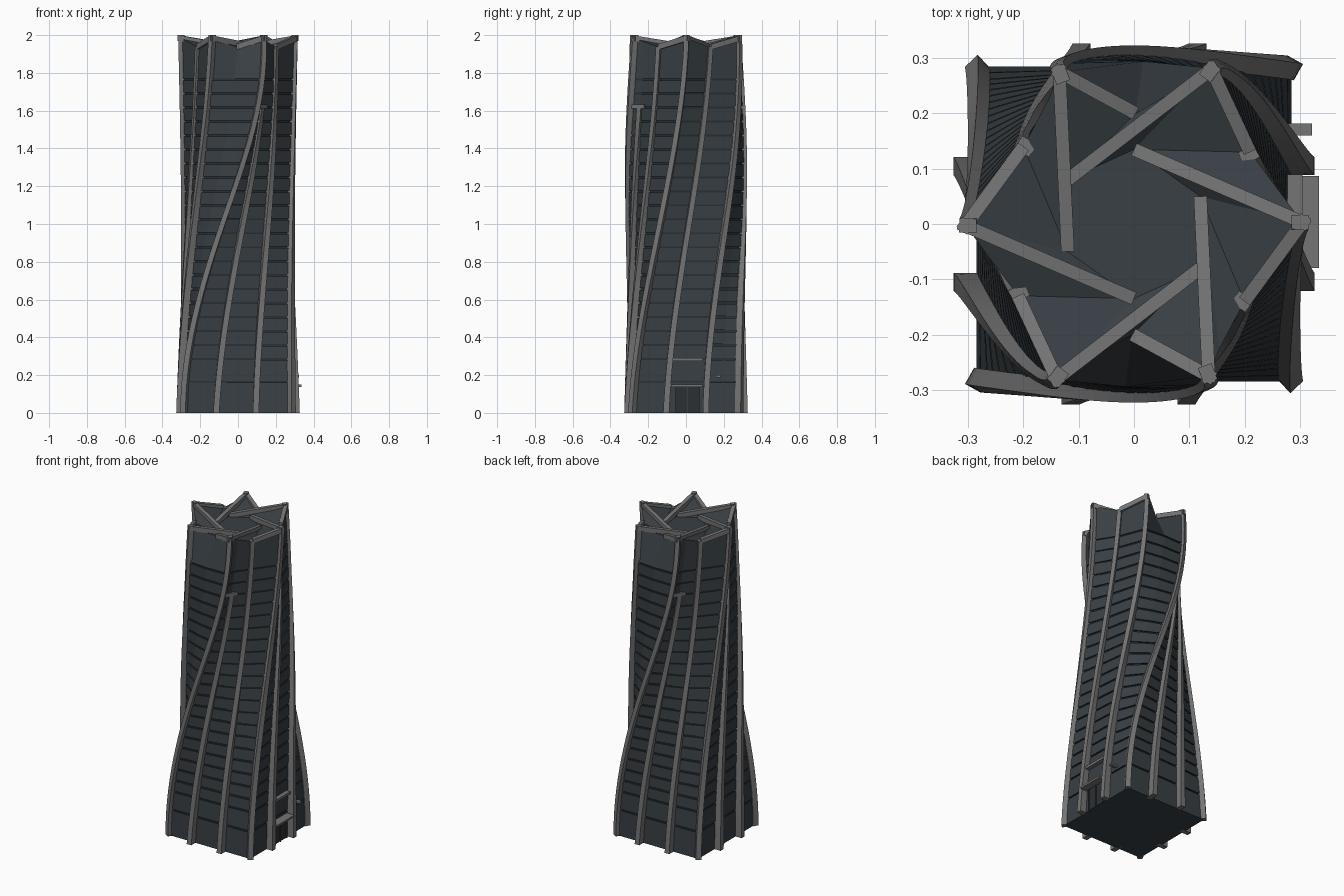
import bpy, bmesh, math
from mathutils import Vector

if "Cube" in bpy.data.objects:
    bpy.data.objects.remove(bpy.data.objects["Cube"])

def mat(name, c):
    m = bpy.data.materials.new(name)
    m.diffuse_color = (*c, 1)
    m.use_nodes = True
    m.node_tree.nodes["Principled BSDF"].inputs["Base Color"].default_value = m.diffuse_color
    return m

SLATE = mat("dark slate", (0.040, 0.050, 0.058))
GAP = mat("deep slate", (0.024, 0.029, 0.034))
GREY = mat("rib grey", (0.180, 0.178, 0.180))

def make(name, verts, faces, mats, idx=None):
    me = bpy.data.meshes.new(name)
    me.from_pydata([tuple(v) for v in verts], [], faces)
    for m in mats:
        me.materials.append(m)
    if idx:
        for p, i in zip(me.polygons, idx):
            p.material_index = i
    bm = bmesh.new()
    bm.from_mesh(me)
    bmesh.ops.recalc_face_normals(bm, faces=bm.faces)
    bm.to_mesh(me)
    bm.free()
    ob = bpy.data.objects.new(name, me)
    bpy.context.collection.objects.link(ob)
    return ob

BOX = [(0, 1, 2, 3), (4, 7, 6, 5), (0, 4, 5, 1), (1, 5, 6, 2), (2, 6, 7, 3), (3, 7, 4, 0)]

def box(name, lo, hi, m):
    (a, b, c), (d, e, f) = lo, hi
    v = [(a, b, c), (d, b, c), (d, e, c), (a, e, c), (a, b, f), (d, b, f), (d, e, f), (a, e, f)]
    return make(name, v, BOX, [m])

def bar(name, p, q, w=0.024, h=0.03):
    # beam between two points whose top edge runs along p-q
    p, q = Vector(p), Vector(q)
    d = (q - p).normalized()
    s = Vector((-d.y, d.x, 0)).normalized() * w / 2
    dn = Vector((0, 0, -h))
    p = p - Vector((d.x, d.y, 0)) * 0.012
    v = [p - s, p + s, p + s + dn, p - s + dn, q - s, q + s, q + s + dn, q - s + dn]
    return make(name, v, BOX, [GREY])

# Half of the plan: base point, top point, top height, rib depth, rib end, bulge, twist easing
HALF = [
    ((-.285, -.285), (.135, -.275), 1.985, .014, 2.0, .032, 1),     # corner to tip
    ((-.115, -.285), (.155, -.225), 1.965, .042, 1.62, .016, .6),   # capped rib
    ((.095, -.285), (.200, -.140), 1.935, .042, 1.94, .010, .6),    # rib to valley
    ((.285, -.285), (.305, .003), 1.985, .014, 2.0, -.012, .8),     # corner to tip
    ((.285, -.105), (.210, .130), 1.935, .042, 1.94, .008, .6),     # rib to valley
    ((.285, .105), (.140, .280), 1.985, .042, 2.0, .022, .8),       # rib to tip
    ((.285, .190), (.003, .285), 1.935, 0, 0, .026, .9),            # plain fold
]
PLAN = HALF + [((-r[0][0], -r[0][1]), (-r[1][0], -r[1][1]), *r[2:]) for r in HALF]
N = len(PLAN)

def ring(z):
    t = min(z / 2, 1)
    out = []
    for a, b, _, _, _, bulge, ease in PLAN:
        a, b = Vector(a), Vector(b)
        s = ease * t * t * (3 - 2 * t) + (1 - ease) * t
        p = a.lerp(b, s)
        p += p.normalized() * bulge * math.sin(math.pi * (t ** 1.6 if bulge > 0 else t))
        out.append(p)
    return out

# Twisting tower body with recessed floor joints
levels = [0, .17, .29] + [.29 + .074 * i for i in range(1, 21)]
verts, faces, idx = [], [], []

def add_ring(pts, zs, k=0):
    base = len(verts)
    verts.extend([(p.x, p.y, z) for p, z in zip(pts, zs)])
    if base:
        for i in range(N):
            j = (i + 1) % N
            faces.append((base - N + i, base - N + j, base + j, base + i))
            idx.append(k)

for n, z in enumerate(levels):
    if n:
        add_ring(ring(z - .010), [z - .010] * N)
        add_ring([p * .972 for p in ring(z - .010)], [z - .010] * N, 1)
        add_ring([p * .972 for p in ring(z)], [z] * N, 1)
    add_ring(ring(z), [z] * N, 1 if n else 0)
top = ring(2)
FOLD = Vector((.003, .200))
top[6], top[13] = FOLD, -FOLD
tz = [p[2] for p in PLAN]
add_ring(top, tz)
faces.append(tuple(range(N)))
idx.append(0)
make("tower_body", verts, faces, [SLATE, GAP], idx)

# Folded star roof: outline plus inner hexagon
hex3 = [(.12, .05), (0, .135), (-.12, .08)]
inner = [Vector((x, y, 1.925)) for x, y in hex3] + [Vector((-x, -y, 1.925)) for x, y in hex3]
outer = [Vector((p.x, p.y, z)) for p, z in zip(top, tz)]
tips = [0, 3, 5, 7, 10, 12]
rf = [tuple(range(N, N + 6))]
for k, t in enumerate(tips):
    i, nxt = t, tips[(k + 1) % 6]
    while i != nxt:
        rf.append((i, (i + 1) % N, N + k))
        i = (i + 1) % N
    rf.append((t, N + k, N + (k - 1) % 6))
make("star_roof", outer + inner, rf, [SLATE])

# Roof beams: each tip runs to an inner point and to the preceding valley
valley = [13, 2, 4, 6, 9, 11]
for k, t in enumerate(tips):
    p = outer[t].copy()
    p.z = 2.0
    bar("roof_beam_long", p, inner[k] + Vector((0, 0, .02)))
    bar("roof_beam_short", p, outer[valley[k]] + Vector((0, 0, .018)))

# Ribs swept up the body
def rib(i):
    depth, end = PLAN[i][3], PLAN[i][4]
    v, f = [], []
    steps = 28
    for n in range(steps + 1):
        z = end * n / steps
        r = ring(z)
        p = r[i]
        tan = (r[(i + 1) % N] - r[i - 1]).normalized()
        nor = Vector((tan.y, -tan.x))
        d = depth + (.011 - depth) * min(1, z / 1.6)
        w = .016 - .003 * z / 2
        for a, b in ((-w, -.02), (w, -.02), (w, d), (-w, d)):
            q = p + tan * a + nor * b
            v.append((q.x, q.y, z))
        if n:
            o = 4 * n
            f += [(o - 4 + a, o - 4 + (a + 1) % 4, o + (a + 1) % 4, o + a) for a in range(4)]
    f += [(0, 1, 2, 3), tuple(len(v) - 4 + a for a in range(4))]
    make("rib", v, f, [GREY])

for i in range(N):
    if PLAN[i][3]:
        rib(i)

# Caps on the two short ribs
for i in (1, 8):
    r = ring(1.62)
    tan = (r[i + 1] - r[i - 1]).normalized() * .035
    nor = Vector((tan.y, -tan.x)).normalized() * .004
    a, b = r[i] - tan + nor, r[i] + tan + nor
    bar("rib_cap", (a.x, a.y, 1.632), (b.x, b.y, 1.632), .022, .02)

# Entrance on the right side: canopy, upper ledge, door and small bracket
box("entrance_canopy", (.27, -.08, .138), (.335, .087, .150), GREY)
box("entrance_ledge", (.27, -.07, .275), (.305, .09, .290), GREY)
box("door_panel", (.27, -.055, 0), (.289, .07, .138), GAP)
for y in (-.058, .005, .068):
    box("door_post", (.27, y, 0), (.295, y + .006, .138), SLATE)
box("side_bracket", (.27, .16, .188), (.322, .182, .200), GREY)
